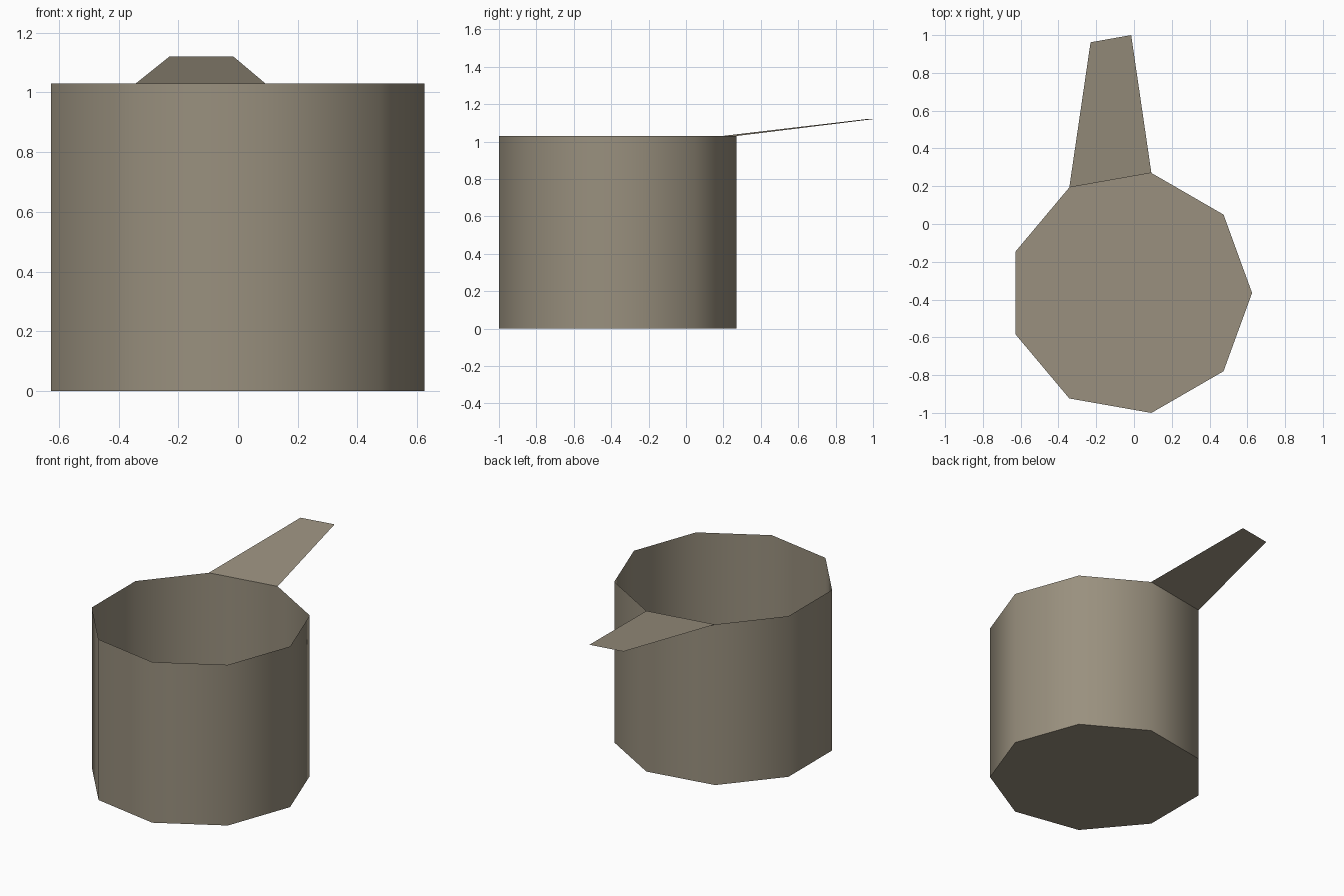
import bpy, bmesh, math

if "Cube" in bpy.data.objects:
    bpy.data.objects.remove(bpy.data.objects["Cube"])

SIDES, R, H = 9, 0.645, 1.03
CX, CY = -0.02, -0.365

metal = bpy.data.materials.new("warm grey metal")
metal.diffuse_color = (0.319, 0.279, 0.209, 1)
metal.use_nodes = True
metal.node_tree.nodes["Principled BSDF"].inputs["Base Color"].default_value = metal.diffuse_color


def rim_point(i, z):
    a = math.tau * i / SIDES
    return (CX + R * math.cos(a), CY + R * math.sin(a), z)


def make_object(name, faces):
    """Build a sheet object from a list of corner loops."""
    bm = bmesh.new()
    for loop in faces:
        bm.faces.new([bm.verts.new(p) for p in loop])
    bmesh.ops.remove_doubles(bm, verts=bm.verts, dist=1e-4)
    mesh = bpy.data.meshes.new(name)
    bm.to_mesh(mesh)
    bm.free()
    mesh.materials.append(metal)
    obj = bpy.data.objects.new(name, mesh)
    bpy.context.collection.objects.link(obj)
    return obj


# Open nine-sided pot: thin wall and closed floor
walls = [[rim_point(i, 0), rim_point(i + 1, 0), rim_point(i + 1, H), rim_point(i, H)]
         for i in range(SIDES)]
floor = [rim_point(i, 0) for i in reversed(range(SIDES))]
pot = make_object("pot_body", walls + [floor])
bpy.context.view_layer.objects.active = pot
pot.select_set(True)
bpy.ops.object.shade_smooth_by_angle(angle=math.radians(60))

# Flat tapered handle rising from one rim edge
make_object("handle", [[rim_point(3, H), rim_point(2, H),
                        (-0.015, 1.0, 1.12), (-0.23, 0.962, 1.12)]])
